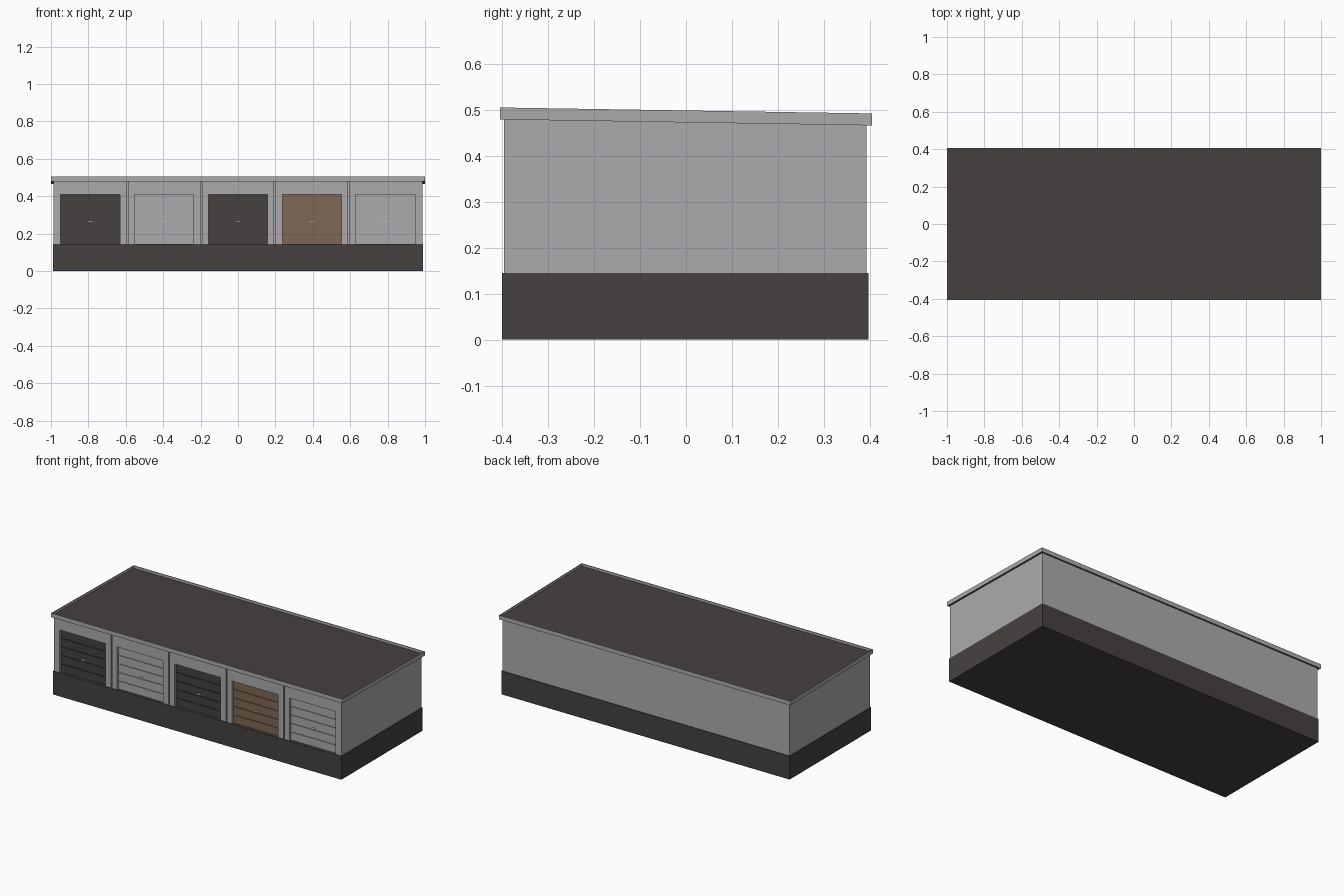
import bpy

if "Cube" in bpy.data.objects:
    bpy.data.objects.remove(bpy.data.objects["Cube"])

def mat(name, rgb):
    m = bpy.data.materials.new(name)
    m.diffuse_color = (*rgb, 1)
    m.use_nodes = True
    m.node_tree.nodes["Principled BSDF"].inputs["Base Color"].default_value = m.diffuse_color
    return m

GREY = mat("light grey", (0.41, 0.41, 0.42))
DARK = mat("charcoal", (0.060, 0.053, 0.051))
BROWN = mat("wood brown", (0.21, 0.135, 0.088))
METAL = mat("handle metal", (0.60, 0.60, 0.60))

def prism(name, profile, x0, x1, m):
    """Extrude a (y, z) profile along x."""
    n = len(profile)
    verts = [(x, y, z) for x in (x0, x1) for y, z in profile]
    faces = [tuple(range(n))[::-1], tuple(range(n, 2 * n))]
    faces += [(i, (i + 1) % n, (i + 1) % n + n, i + n) for i in range(n)]
    me = bpy.data.meshes.new(name)
    me.from_pydata(verts, [], faces)
    me.materials.append(m)
    ob = bpy.data.objects.new(name, me)
    bpy.context.collection.objects.link(ob)
    return ob

def box(name, x0, x1, y0, y1, z0, z1, m):
    return prism(name, [(y0, z0), (y1, z0), (y1, z1), (y0, z1)], x0, x1, m)

def roof_z(y):
    return 0.505 - 0.016 * (y + 0.405)

def sloped(name, x0, x1, y0, y1, low, high, m):
    """Box whose top and bottom follow the roof pitch."""
    return prism(name, [(y0, roof_z(y0) + low), (y1, roof_z(y1) + low),
                        (y1, roof_z(y1) + high), (y0, roof_z(y0) + high)], x0, x1, m)

BASE, TOP, FRONT, CORE = 0.145, 0.41, -0.396, -0.378

# Plinth and main wall block
box("plinth", -0.99, 0.99, -0.40, 0.397, 0, BASE, DARK)
prism("wall_block", [(CORE, BASE), (0.393, BASE), (0.393, roof_z(0.393) - 0.02),
                     (CORE, roof_z(CORE) - 0.02)], -0.987, 0.987, GREY)

# Five garage bays: frame, panelled door and handle
PITCH, HALF, GAP = 0.395, 0.158, 0.004
for i, colour in enumerate((DARK, GREY, DARK, BROWN, GREY)):
    cx = (i - 2) * PITCH
    left = -0.987 if i == 0 else cx - PITCH / 2 + GAP
    right = 0.987 if i == 4 else cx + PITCH / 2 - GAP
    d0, d1 = cx - HALF, cx + HALF
    wall_top = roof_z(FRONT) - 0.022
    box(f"jamb_left_{i}", left, d0, FRONT, CORE, BASE, wall_top, GREY)
    box(f"jamb_right_{i}", d1, right, FRONT, CORE, BASE, wall_top, GREY)
    box(f"lintel_{i}", d0, d1, FRONT, CORE, TOP, wall_top, GREY)
    box(f"door_back_{i}", d0, d1, -0.381, CORE, BASE, TOP, colour)
    h = (TOP - BASE) / 5
    for k in range(5):
        z = BASE + k * h
        box(f"door_panel_{i}_{k}", d0 + 0.002, d1 - 0.002, -0.386, -0.381,
            z + 0.002, z + h - 0.002, colour)
    box(f"handle_{i}", cx - 0.012, cx + 0.012, -0.392, -0.386, 0.261, 0.266, METAL)

# Pitched roof deck, sunk inside a thin fascia
E, W, T = 0.405, 1.0, 0.004
sloped("roof_deck", -W + T, W - T, -E + T, E - T, -0.025, -0.016, DARK)
sloped("fascia_front", -W, W, -E, -E + T, -0.026, 0, GREY)
sloped("fascia_back", -W, W, E - T, E, -0.026, 0, GREY)
for side, s in (("left", -1), ("right", 1)):
    a, b = sorted((s * W, s * (W - T)))
    sloped(f"fascia_{side}", a, b, -E + T, E - T, -0.026, 0, GREY)
